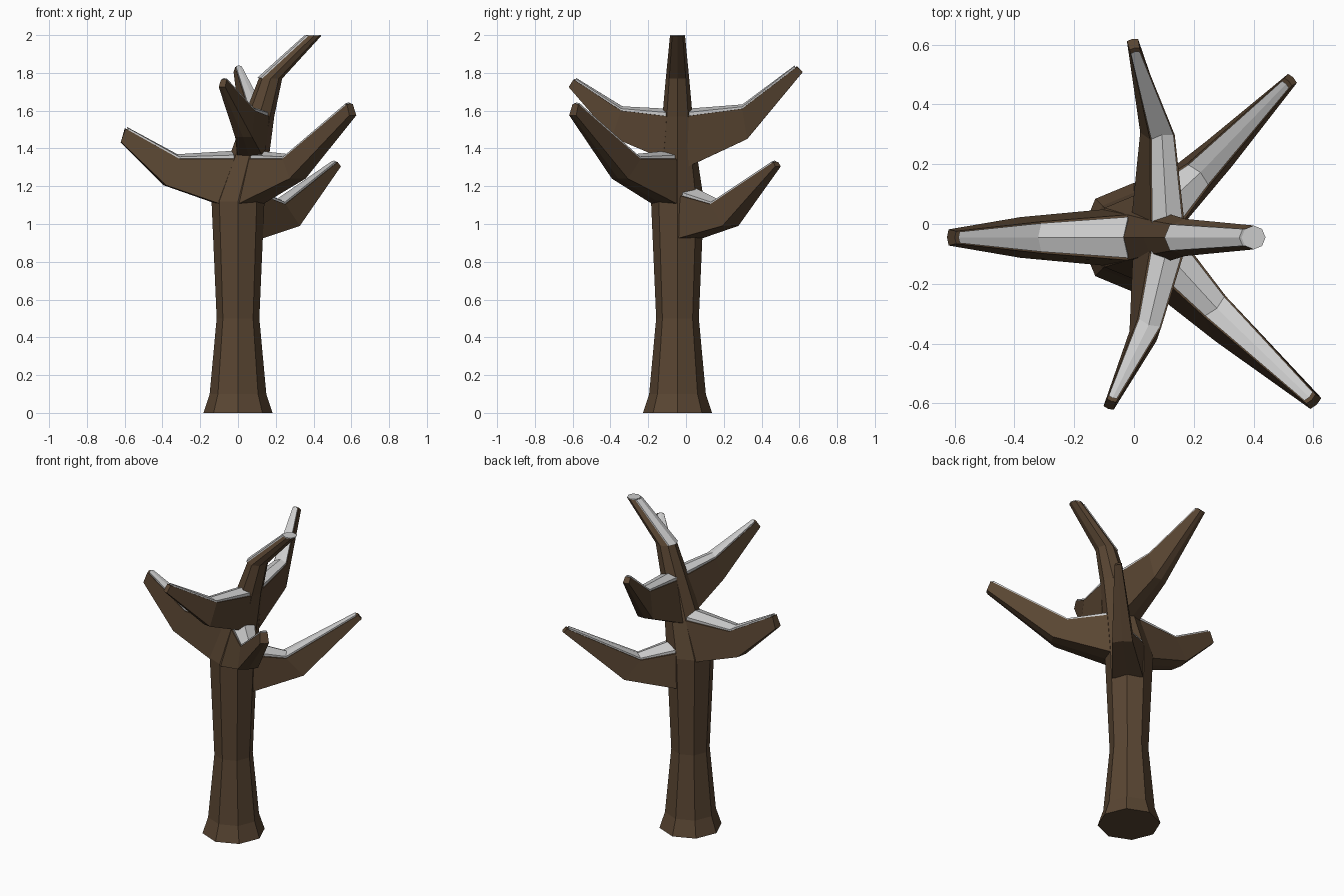
import bpy, bmesh
from math import cos, sin, pi
from mathutils import Vector

if "Cube" in bpy.data.objects:
    bpy.data.objects.remove(bpy.data.objects["Cube"])

bark = bpy.data.materials.new("bark")
bark.diffuse_color = (0.1, 0.06, 0.032, 1)
bark.use_nodes = True
bark.node_tree.nodes["Principled BSDF"].inputs["Base Color"].default_value = bark.diffuse_color
CY = -0.045


def loft(name, rings, mat=None):
    """Skin equal-sized closed rings and cap both ends."""
    bm = bmesh.new()
    vs = [[bm.verts.new(p) for p in r] for r in rings]
    n = len(rings[0])
    for a, b in zip(vs, vs[1:]):
        for i in range(n):
            j = (i + 1) % n
            bm.faces.new((a[i], a[j], b[j], b[i]))
    bm.faces.new(vs[0][::-1])
    bm.faces.new(vs[-1])
    bmesh.ops.recalc_face_normals(bm, faces=bm.faces)
    me = bpy.data.meshes.new(name)
    bm.to_mesh(me)
    bm.free()
    ob = bpy.data.objects.new(name, me)
    bpy.context.collection.objects.link(ob)
    if mat:
        me.materials.append(mat)
    return ob


def octagon(cx, z, r):
    return [Vector((cx + r * cos(i * pi / 4), CY + r * sin(i * pi / 4), z)) for i in range(8)]


# trunk: flared foot, narrow waist, crown bending to the right
trunk = [octagon(*s) for s in [(0, 0, .183), (0, .1, .15), (0, .5, .113), (0, 1.12, .14),
                               (.055, 1.34, .107), (.112, 1.57, .08), (.172, 1.77, .062), (.4, 1.995, .04)]]
loft("trunk", trunk, bark)

# snow on the leaning crown: upper faces and flat end
out, up = Vector((-.008, 0, .004)), Vector((0, 0, .005))
loft("crown_snow", [[p + out for p in r[3:6]] + [p - out for p in r[3:6]][::-1] for r in trunk[6:]])
loft("crown_end_snow", [trunk[-1], [p + up for p in trunk[-1]]])


# branches: each station is top point, bottom point, top half width, bottom half width
def branch(name, stations):
    wood, snow = [], []
    d = Vector(stations[2][0]) - Vector(stations[0][0])
    side = Vector((-d.y, d.x, 0)).normalized()
    fwd = Vector((d.x, d.y, 0)).normalized()
    for (t, b, wt, wb), lift in zip(stations, (.033, .018, .006)):
        t, b = Vector(t), Vector(b)
        rise = Vector((0, 0, wt * .12)) + fwd * wt * .2
        wood.append([t - side * wt, t + rise, t + side * wt,
                     b + side * wb, b + fwd * wb * .2, b - side * wb])
        h = Vector((0, 0, lift))
        s, low = side * wt * .9, Vector((0, 0, -.012))
        if lift < .01:
            t = t - fwd * .012
        snow.append([t - s + h * .6, t + rise + h, t + s + h * .6, t + s + low, t + low, t - s + low])
    loft(name, wood, bark)
    loft(name + "_snow", snow)


branch("left_branch", [
    ((-.02, CY, 1.345), (-.09, CY, 1.105), .076, .095),
    ((-.31, CY, 1.345), (-.38, CY, 1.205), .053, .068),
    ((-.595, CY, 1.505), (-.62, CY, 1.435), .021, .027)])
branch("front_right_branch", [
    ((.11, -.1, 1.345), (.065, -.11, 1.105), .072, .095),
    ((.27, -.275, 1.345), (.315, -.35, 1.24), .05, .06),
    ((.592, -.585, 1.635), (.608, -.6, 1.575), .022, .026)])
branch("back_right_branch", [
    ((.07, .03, 1.15), (.07, .025, .925), .09, .09),
    ((.215, .165, 1.105), (.285, .235, .99), .052, .06),
    ((.515, .475, 1.328), (.53, .487, 1.305), .018, .021)])
branch("back_branch", [
    ((.112, -.01, 1.57), (.062, 0, 1.305), .058, .075),
    ((.095, .29, 1.61), (.068, .315, 1.45), .042, .048),
    ((.002, .585, 1.832), (-.005, .615, 1.805), .017, .019)])
branch("front_branch", [
    ((.112, -.08, 1.57), (.068, -.095, 1.345), .058, .075),
    ((.052, -.33, 1.60), (.03, -.375, 1.46), .042, .048),
    ((-.075, -.59, 1.765), (-.085, -.615, 1.725), .016, .018)])
